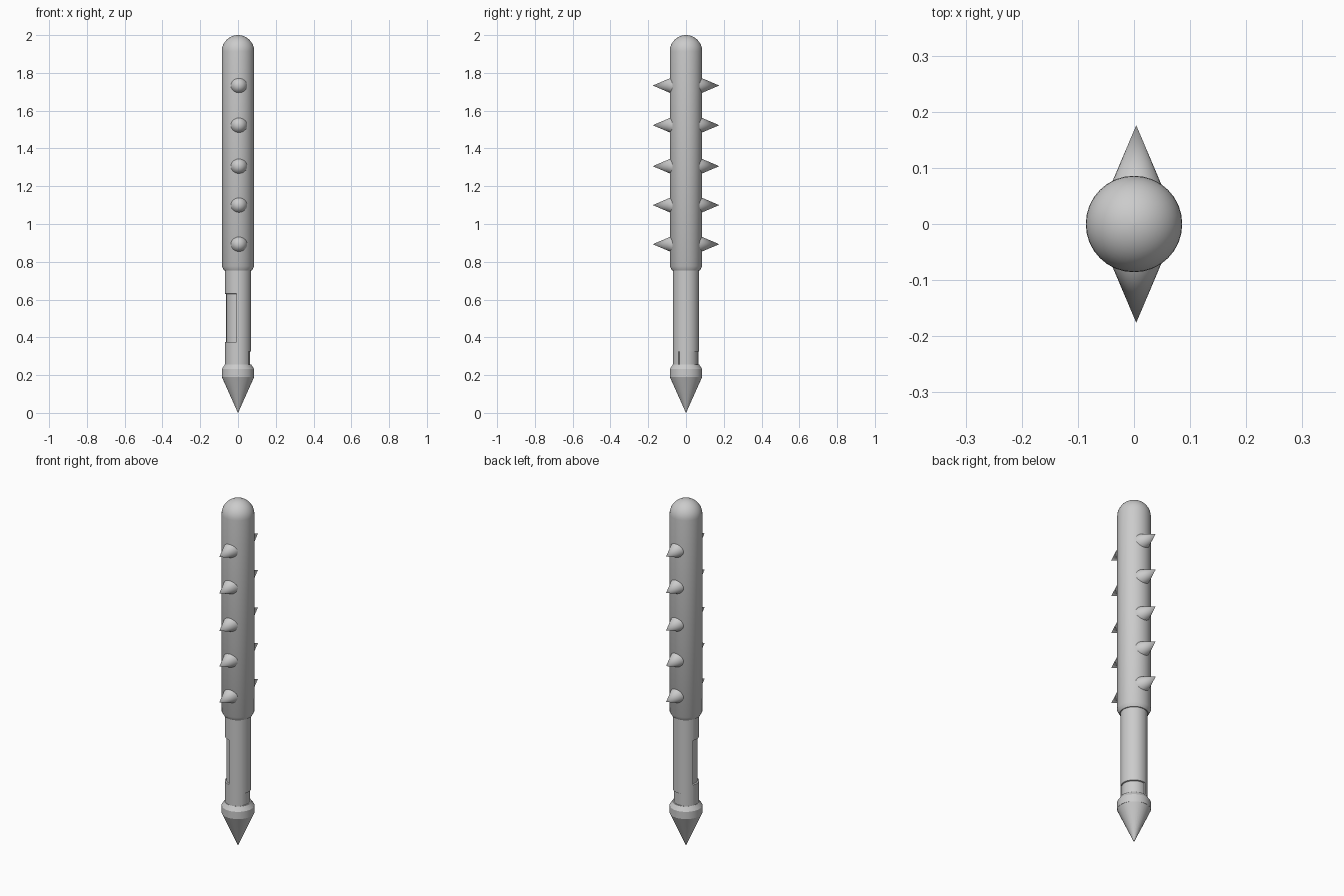
import bpy, bmesh, math

if "Cube" in bpy.data.objects:
    bpy.data.objects.remove(bpy.data.objects["Cube"])


def finish(bm, name, angle=30):
    bmesh.ops.remove_doubles(bm, verts=bm.verts, dist=1e-5)
    bmesh.ops.recalc_face_normals(bm, faces=bm.faces)
    mesh = bpy.data.meshes.new(name)
    bm.to_mesh(mesh)
    bm.free()
    ob = bpy.data.objects.new(name, mesh)
    bpy.context.collection.objects.link(ob)
    bpy.ops.object.select_all(action='DESELECT')
    bpy.context.view_layer.objects.active = ob
    ob.select_set(True)
    bpy.ops.object.shade_smooth_by_angle(angle=math.radians(angle))
    return ob


def skin_rings(bm, rings):
    for a, b in zip(rings, rings[1:]):
        n = len(a)
        for i in range(n):
            bm.faces.new((a[i], a[(i + 1) % n], b[(i + 1) % n], b[i]))
    bm.faces.new(rings[0])
    bm.faces.new(rings[-1])


def lathe(name, profile, sides=32):
    bm = bmesh.new()
    rings = []
    for r, z in profile:
        r = max(r, 0.0004)
        rings.append([bm.verts.new((r * math.cos(i * math.tau / sides),
                                    r * math.sin(i * math.tau / sides), z))
                      for i in range(sides)])
    skin_rings(bm, rings)
    return finish(bm, name)


# Club head with domed top and bevelled lower edge
R = 0.086
dome = [(R * math.cos(t * math.pi / 20), 2 - R + R * math.sin(t * math.pi / 20))
        for t in range(11)]
lathe("club_head", [(0.062, 0.755), (0.074, 0.755), (R, 0.777)] + dome)

# Pommel collar and pointed end
lathe("pommel_collar", [(0.084, 0.19), (R, 0.19), (R, 0.232), (0.07, 0.256), (0.05, 0.256)])
lathe("pommel_point", [(0.0, 0.0), (R, 0.191)])

# Handle with shallow worn recesses: (start angle, end angle, low z, high z, depth)
recesses = [(157, 262, 0.375, 0.63, 0.008),
            (-35, 105, 0.25, 0.325, 0.006)]


def handle_radius(deg, z):
    for a0, a1, z0, z1, depth in recesses:
        if z0 < z < z1 and (deg - a0) % 360 <= a1 - a0:
            return 0.069 - depth
    return 0.069


angles = {i * 11.25 for i in range(32)}
for a0, a1, *_ in recesses:
    for a in (a0, a1):
        angles |= {(a - 0.5) % 360, (a + 0.5) % 360}
heights = [0.24, 0.324, 0.326, 0.374, 0.376, 0.629, 0.631, 0.765]
bm = bmesh.new()
rings = []
for z in heights:
    ring = []
    for deg in sorted(angles):
        r, a = handle_radius(deg, max(z, 0.26)), math.radians(deg)
        ring.append(bm.verts.new((r * math.cos(a), r * math.sin(a), z)))
    rings.append(ring)
skin_rings(bm, rings)
finish(bm, "handle")

# Two opposite rows of spikes
for side, label in ((-1, "front"), (1, "back")):
    for i, z in enumerate((0.893, 1.10, 1.306, 1.523, 1.733)):
        bpy.ops.mesh.primitive_cone_add(vertices=24, radius1=0.045, radius2=0, depth=0.106,
                                        location=(0.004, side * 0.123, z),
                                        rotation=(-side * math.pi / 2, 0, 0))
        bpy.context.object.name = f"{label}_spike_{i + 1}"
        bpy.ops.object.shade_smooth_by_angle(angle=math.radians(30))
